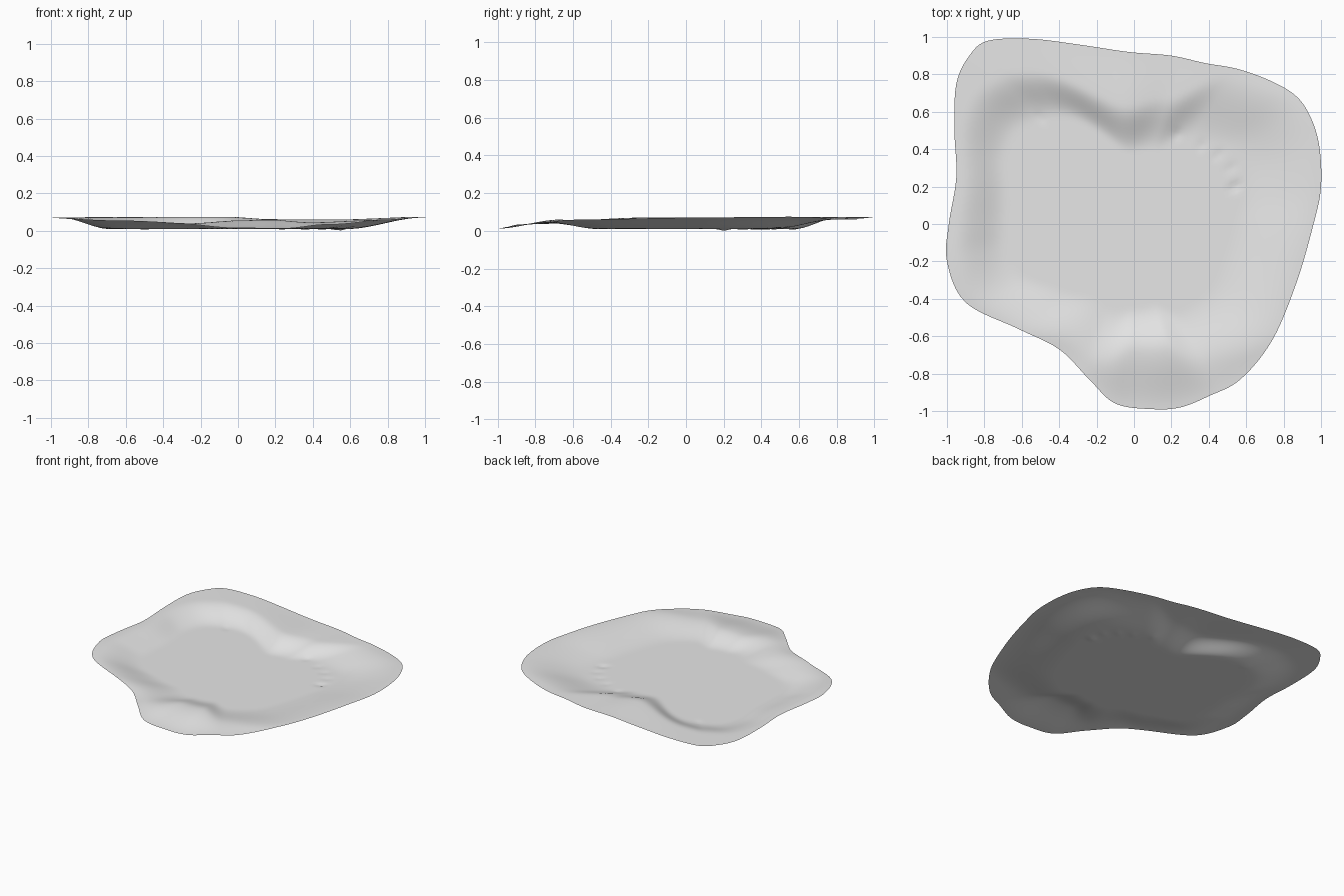
import bpy, bmesh, math
from mathutils import Vector

cube = bpy.data.objects.get("Cube")
if cube:
    bpy.data.objects.remove(cube, do_unlink=True)

FLOOR = 0.01
RINGS = 40
STEPS = 6

# Outline of the sheet, anticlockwise from the left side (+x)
outline = [Vector(p) for p in (
    (1, .2), (.99, .42), (.94, .58), (.86, .69), (.72, .77), (.55, .83), (.38, .86),
    (.2, .9), (-.03, .92), (-.3, .96), (-.55, .99), (-.78, .98), (-.88, .9), (-.95, .75),
    (-.96, .5), (-.95, .25), (-.99, 0), (-1, -.2), (-.9, -.42), (-.62, -.56), (-.4, -.67),
    (-.24, -.83), (-.1, -.96), (.1, -.99), (.25, -.98), (.4, -.92), (.57, -.83),
    (.74, -.62), (.87, -.31), (.96, 0))]

# Rim: direction in degrees, slope start, crest position, crest height, edge height
rim = [
    (0, .55, 1, .07, .07), (30, .6, 1, .075, .075), (57, .55, .95, .06, .06),
    (75, .45, .75, .062, .06), (95, .42, .68, .075, .066), (125, .58, .82, .073, .073),
    (155, .72, .97, .068, .068), (190, .68, .95, .072, .07), (222, .62, 1, .055, .055),
    (250, .55, .9, .04, .036), (270, .46, .68, .055, .014), (284, .44, .68, .06, .012),
    (298, .52, .82, .045, .033), (325, .55, 1, .06, .06), (360, .55, 1, .07, .07)]

# Small dents along the foot of the slope: x, y, depth
dents = [(.54, .2, .01), (.52, .3, .004), (.45, .37, .004), (.36, .42, .004),
         (.23, .48, .005), (-.5, .57, .004)]


def smooth(a, b, v):
    t = min(max((v - a) / (b - a), 0), 1)
    return t * t * (3 - 2 * t)


def curve_point(i, t):
    """Closed smooth curve through the outline points."""
    a, b, c, d = (outline[(i + k) % len(outline)] for k in (-1, 0, 1, 2))
    return b + (c - a) * t / 2 + (a * 2 - b * 5 + c * 4 - d) * t**2 / 2 \
        + (b * 3 - a - c * 3 + d) * t**3 / 2


def rim_profile(angle):
    for low, high in zip(rim, rim[1:]):
        if low[0] <= angle <= high[0]:
            f = smooth(low[0], high[0], angle)
            return [p + (q - p) * f for p, q in zip(low[1:], high[1:])]


def height(x, y, t, profile):
    start, crest, top, edge = profile
    z = FLOOR + (top - FLOOR) * smooth(start, crest, t)
    if t > crest:
        z += (edge - top) * smooth(crest, 1.02, t)
    for dx, dy, depth in dents:
        z -= depth * math.exp(-((x - dx)**2 + (y - dy)**2) / .0006)
    return max(z, 0)


# Sheet: rings of points from the middle to the outline
border = [curve_point(i, s / STEPS) for i in range(len(outline)) for s in range(STEPS)]
bm = bmesh.new()
centre = bm.verts.new((0, 0, FLOOR))
spokes = []
for p in border:
    profile = rim_profile(math.degrees(math.atan2(p.y, p.x)) % 360)
    spoke = [centre]
    for r in range(1, RINGS + 1):
        t = r / RINGS
        x, y = p * t
        spoke.append(bm.verts.new((x, y, height(x, y, t, profile))))
    spokes.append(spoke)
for a, b in zip(spokes, spokes[1:] + spokes[:1]):
    bm.faces.new((centre, a[1], b[1]))
    for r in range(1, RINGS):
        bm.faces.new((a[r], a[r + 1], b[r + 1], b[r]))

mesh = bpy.data.meshes.new("ground_sheet")
bm.to_mesh(mesh)
bm.free()
mesh.shade_smooth()
sheet = bpy.data.objects.new("ground_sheet", mesh)
bpy.context.collection.objects.link(sheet)

# Material
grey = bpy.data.materials.new("light grey")
grey.use_nodes = True
grey.diffuse_color = (.8, .8, .8, 1)
grey.node_tree.nodes["Principled BSDF"].inputs["Base Color"].default_value = grey.diffuse_color
mesh.materials.append(grey)
